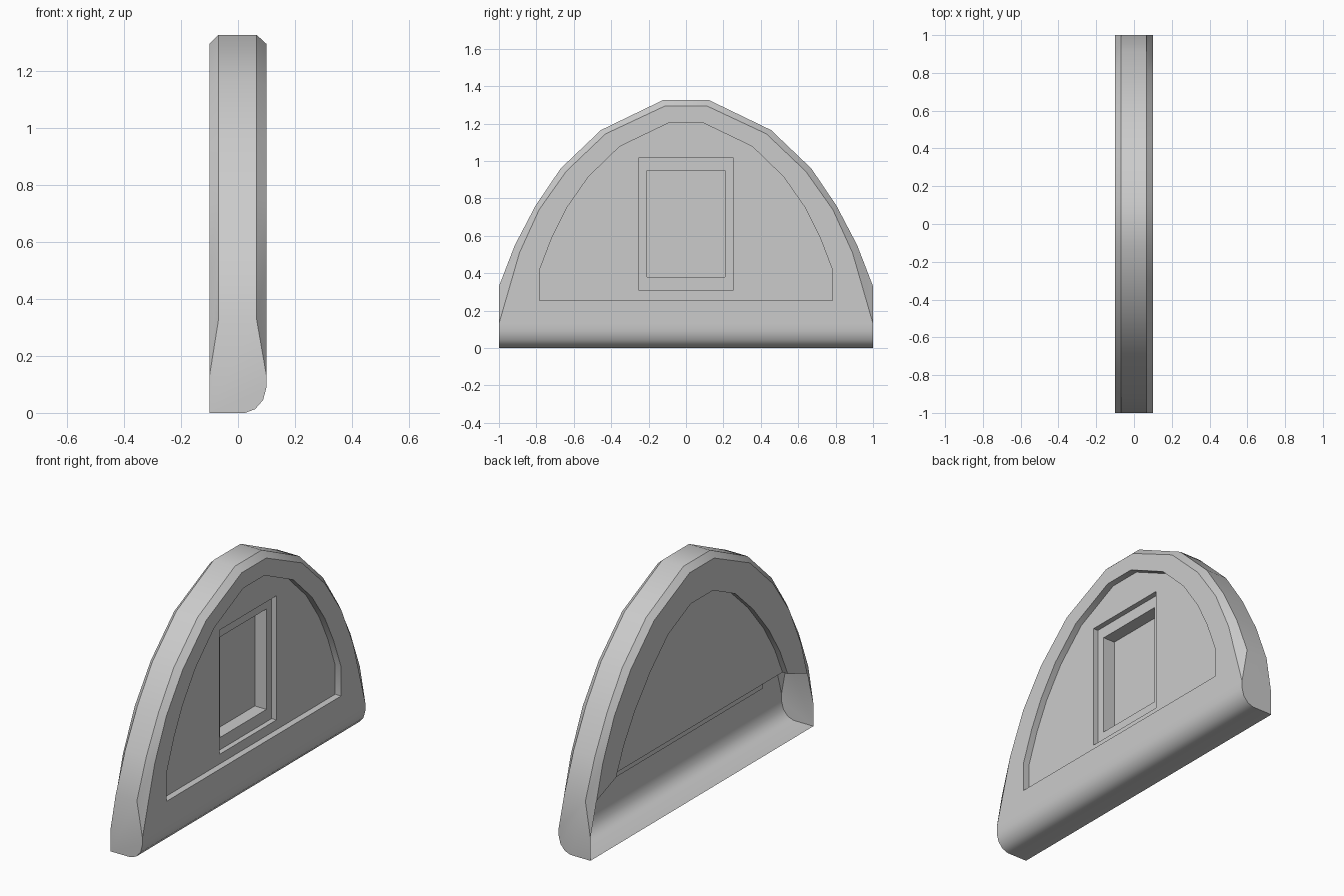
import bpy, bmesh

if "Cube" in bpy.data.objects:
    bpy.data.objects.remove(bpy.data.objects["Cube"])

# Half profiles (y, z), running from the side up to the crown
OUTER = [(1, .33), (.915, .55), (.805, .76), (.67, .96), (.455, 1.165), (.12, 1.327)]
RIM = [(1, .13), (.89, .51), (.785, .74), (.64, .945), (.43, 1.145), (.11, 1.295)]
PANEL = [(.782, .255), (.782, .42), (.715, .595), (.637, .75), (.522, .915), (.355, 1.077), (.095, 1.202)]
BACK_IN = [(.77, .385), (.70, .54), (.60, .70), (.46, .87), (.30, 1.02), (.10, 1.115)]
BACK_OUT = [(.945, .32)] + RIM[1:]
# Rounded lower front edge (x, z)
BASE = [(-.1, .13), (-.1, 0), (.025, 0), (.06, .013), (.088, .045), (.1, .09), (.1, .13)]

bm = bmesh.new()


def arch(half, x):
    pts = half + [(-y, z) for y, z in reversed(half)]
    return [bm.verts.new((x, y, z)) for y, z in pts]


def rect(hy, z0, z1, x):
    return arch([(hy, z0), (hy, z1)], x)


def bridge(a, b, closed=False):
    n = len(a)
    for i in range(n if closed else n - 1):
        j = (i + 1) % n
        vs = list(dict.fromkeys([a[i], a[j], b[j], b[i]]))
        if len(vs) > 2:
            bm.faces.new(vs)


def flat_with_hole(outer, inner):
    edges = []
    for loop in (outer, inner):
        for i, v in enumerate(loop):
            w = loop[(i + 1) % len(loop)]
            edges.append(bm.edges.get((v, w)) or bm.edges.new((v, w)))
    bmesh.ops.triangle_fill(bm, edges=edges, use_beauty=True, normal=(1, 0, 0))


# Arched outer edge with chamfers front and back
front_rim = arch(RIM, .1)
front_edge = arch(OUTER, .065)
back_edge = arch(OUTER, -.068)
back_rim = arch(RIM, -.1)
bridge(front_rim, front_edge)
bridge(front_edge, back_edge)
bridge(back_edge, back_rim)

# Front face around the recessed panel
panel_top = arch(PANEL, .1)
bridge([front_rim[0]] + front_rim + [front_rim[-1]], panel_top, True)
panel_floor = arch(PANEL, .063)
bridge(panel_top, panel_floor, True)

# Stepped window recess
frame_top = rect(.255, .31, 1.015, .063)
frame_floor = rect(.255, .31, 1.015, .033)
window_top = rect(.208, .38, .95, .033)
window_floor = rect(.208, .38, .95, -.04)
flat_with_hole(panel_floor, frame_top)
bridge(frame_top, frame_floor, True)
bridge(frame_floor, window_top, True)
bridge(window_top, window_floor, True)
bm.faces.new(window_floor)

# Rounded base strip and the two end caps
ends = []
for y, k in ((1, 0), (-1, -1)):
    mid = [bm.verts.new((x, y, z)) for x, z in BASE[1:-1]]
    ends.append([back_rim[k]] + mid + [front_rim[k]])
    bm.faces.new(ends[-1] + [front_edge[k], back_edge[k]])
bridge(ends[0][1:], ends[1][1:])

# Back border and recessed back plate, open below
back_out = arch(BACK_OUT, -.1)
back_in = arch(BACK_IN, -.1)
back_floor = arch(BACK_IN, -.067)
bridge(back_out, back_in)
bridge(back_in, back_floor)
bm.faces.new(back_floor)

bmesh.ops.remove_doubles(bm, verts=bm.verts, dist=.0005)
bmesh.ops.recalc_face_normals(bm, faces=bm.faces)
mesh = bpy.data.meshes.new("arched_gable")
bm.to_mesh(mesh)
bm.free()
gable = bpy.data.objects.new("arched_gable", mesh)
bpy.context.collection.objects.link(gable)
bpy.context.view_layer.objects.active = gable
gable.select_set(True)
bpy.ops.object.shade_smooth_by_angle(angle=.55)
